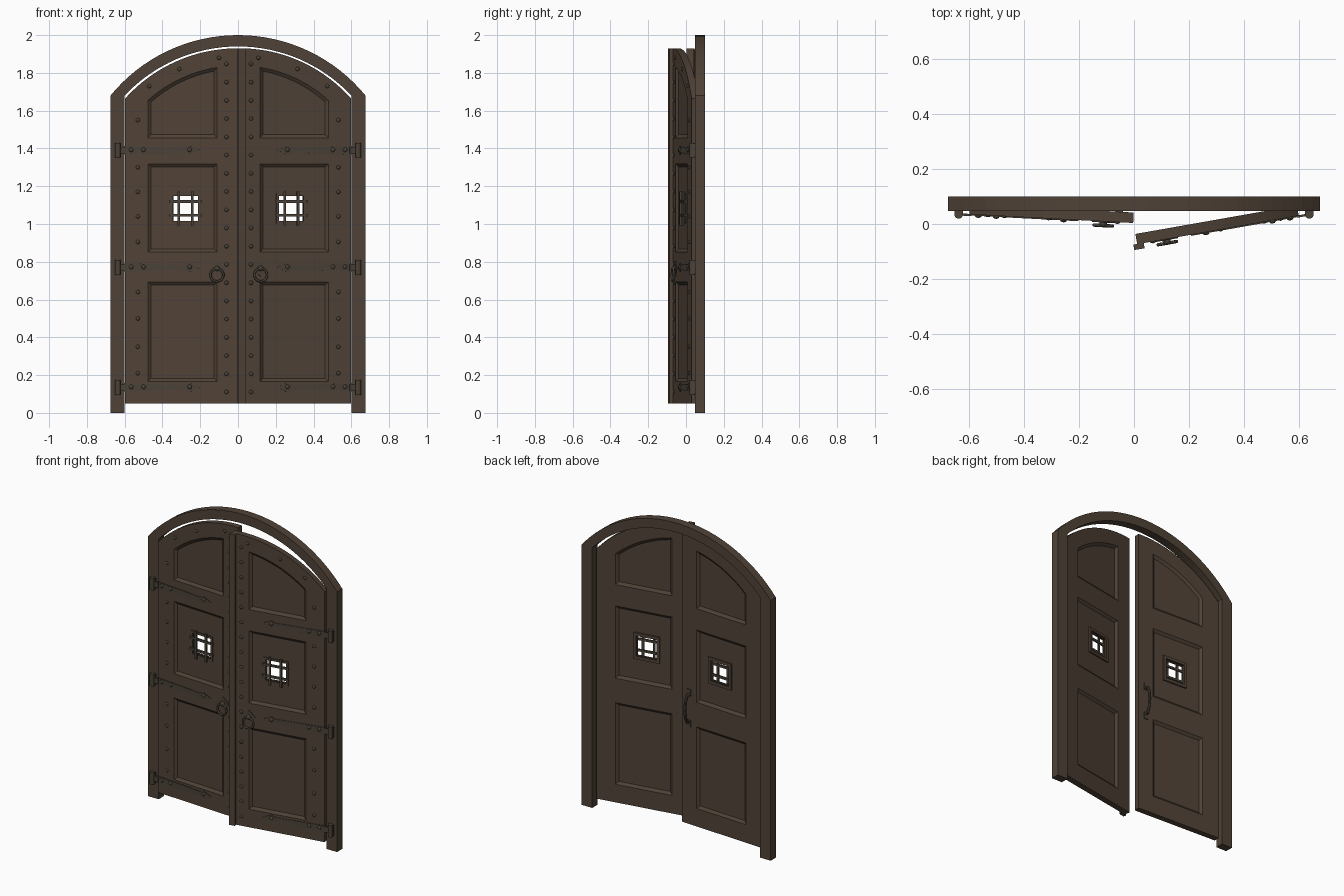
import bpy, bmesh, math
from mathutils import Matrix, Vector

if "Cube" in bpy.data.objects:
    bpy.data.objects.remove(bpy.data.objects["Cube"])


def material(name, rgb):
    m = bpy.data.materials.new(name)
    m.diffuse_color = (*rgb, 1)
    m.use_nodes = True
    m.node_tree.nodes["Principled BSDF"].inputs["Base Color"].default_value = m.diffuse_color
    return m


WOOD = material("dark_wood", (0.080, 0.055, 0.038))
IRON = material("dark_iron", (0.068, 0.054, 0.039))
F, B = 0.037, 0.075              # front and back of a closed leaf
CZ = 1.125                       # centre height of the leaf arcs
WX, WZ = 0.278, 1.083            # window centre


def add(name, bm, mat, M=Matrix(), smooth=False):
    bm.transform(M)
    bmesh.ops.recalc_face_normals(bm, faces=bm.faces)
    me = bpy.data.meshes.new(name)
    bm.to_mesh(me)
    bm.free()
    me.materials.append(mat)
    ob = bpy.data.objects.new(name, me)
    bpy.context.collection.objects.link(ob)
    if smooth:
        me.shade_smooth()
    return ob


def loft(bm, p0, y0, p1, y1):
    """Solid between two matching xz outlines."""
    a = [bm.verts.new((x, y0, z)) for x, z in p0]
    b = [bm.verts.new((x, y1, z)) for x, z in p1]
    bm.faces.new(a)
    bm.faces.new(b[::-1])
    n = len(a)
    for i in range(n):
        j = (i + 1) % n
        bm.faces.new((a[i], b[i], b[j], a[j]))


def rect(x0, x1, z0, z1):
    return [(x0, z0), (x1, z0), (x1, z1), (x0, z1)]


def arched(x0, x1, z0, r, n=14):
    top = [x1 + (x0 - x1) * i / n for i in range(n + 1)]
    return [(x0, z0), (x1, z0)] + [(x, CZ + math.sqrt(r * r - x * x)) for x in top]


def prism(name, poly, y0, y1, mat, M=Matrix()):
    bm = bmesh.new()
    loft(bm, poly, y0, poly, y1)
    return add(name, bm, mat, M)


def bar(bm, x0, x1, y0, y1, z0, z1):
    p = rect(x0, x1, z0, z1)
    loft(bm, p, y0, p, y1)


def arc(half, z0, z1, n=32):
    h = z1 - z0
    r = (half * half + h * h) / (2 * h)
    a = math.asin(half / r)
    return [(r * math.sin(-a + 2 * a * i / n), z1 - r + r * math.cos(-a + 2 * a * i / n))
            for i in range(n + 1)]


# arched door frame
bm = bmesh.new()
outer = [(-0.675, 0)] + arc(0.675, 1.68, 2.0) + [(0.675, 0)]
inner = [(-0.6, 0)] + arc(0.6, 1.68, 1.94) + [(0.6, 0)]
rings = [[bm.verts.new((x, y, z)) for x, z in p]
         for p, y in ((outer, 0.047), (inner, 0.047), (inner, 0.1), (outer, 0.1))]
for i in range(len(outer) - 1):
    for k in range(4):
        r, s = rings[k], rings[(k + 1) % 4]
        bm.faces.new((r[i], r[i + 1], s[i + 1], s[i]))
for i in (0, -1):
    bm.faces.new([r[i] for r in rings])
add("door_frame", bm, WOOD)


def panel_outlines(d):
    x0, x1 = 0.108 + d, 0.478 - d
    return [rect(x0, x1, 0.165 + d, 0.695 - d), rect(x0, x1, 0.85 + d, 1.32 - d),
            arched(x0, x1, 1.455 + d, 0.7135 - d)]


def leaf_slab(name, M):
    """Leaf with sloped recessed panels on both sides and a window hole."""
    slab = prism(name, arched(0.002, 0.597, 0.05, 0.805, 20), F, B, WOOD)
    cutters = []
    for p, q in zip(panel_outlines(0), panel_outlines(0.018)):
        for y0, y1 in ((F - 0.001, F + 0.013), (B + 0.001, B - 0.013)):
            bm = bmesh.new()
            loft(bm, p, y0, q, y1)
            cutters.append(add("cutter", bm, WOOD))
    cutters.append(prism("cutter", rect(WX - 0.072, WX + 0.072, WZ - 0.072, WZ + 0.072),
                         F - 0.05, B + 0.05, WOOD))
    for c in cutters:
        c.hide_render = True
        mod = slab.modifiers.new("cut", 'BOOLEAN')
        mod.operation, mod.object, mod.solver = 'DIFFERENCE', c, 'EXACT'
    dg = bpy.context.evaluated_depsgraph_get()
    bm = bmesh.new()
    bm.from_mesh(bpy.data.meshes.new_from_object(slab.evaluated_get(dg)))
    for o in cutters + [slab]:
        bpy.data.objects.remove(o)
    add(name, bm, WOOD, M)


def torus(bm, R, r, M, n=24, k=8):
    vs = [[bm.verts.new(M @ Vector(((R + r * math.cos(b)) * math.cos(a), r * math.sin(b),
                                    (R + r * math.cos(b)) * math.sin(a))))
           for b in [math.tau * j / k for j in range(k)]]
          for a in [math.tau * i / n for i in range(n)]]
    for i in range(n):
        for j in range(k):
            i2, j2 = (i + 1) % n, (j + 1) % k
            bm.faces.new((vs[i][j], vs[i2][j], vs[i2][j2], vs[i][j2]))


def dome(bm, x, y, z, r, flat=0.6):
    bmesh.ops.create_uvsphere(bm, u_segments=10, v_segments=6, radius=r,
                              matrix=Matrix.Translation((x, y, z)) @ Matrix.Diagonal((1, flat, 1, 1)))


HINGES = (0.135, 0.77, 1.39)


def leaf(side, s, angle):
    piv = Vector((0.638, F, 0))
    mirror = Matrix.Diagonal((s, 1, 1, 1))
    M = mirror @ Matrix.Translation(piv) @ Matrix.Rotation(math.radians(angle), 4, 'Z') \
        @ Matrix.Translation(-piv)
    leaf_slab(side + "_leaf", M)

    # iron studs along stiles and arch
    bm = bmesh.new()
    for i in range(19):
        dome(bm, 0.06, F, 0.11 + i * 0.0965, 0.011)
    for z in (0.21, 0.35, 0.50, 0.64, 0.905, 1.04, 1.17, 1.30, 1.55):
        dome(bm, 0.53, F, z, 0.011)
    for x, z in ((0.47, 1.73), (0.31, 1.82), (0.1, 1.88)):
        dome(bm, x, F, z, 0.011)
    for z in HINGES:
        for x in (0.565, 0.5, 0.255):
            dome(bm, x, F - 0.004, z + 0.003, 0.012)
    add(side + "_studs", bm, IRON, M, True)

    # strap hinges: tapered strap with spear end, arm and knuckle
    bm, kn = bmesh.new(), bmesh.new()
    for z in HINGES:
        p = [(0.6, -0.022), (0.6, 0.022), (0.32, 0.014), (0.285, 0.012), (0.255, 0.024),
             (0.2, 0), (0.255, -0.024), (0.285, -0.012), (0.32, -0.014)]
        p = [(x, z + h) for x, h in p]
        loft(bm, p, F - 0.004, p, F + 0.002)
        bar(bm, 0.59, 0.638, F - 0.006, F + 0.002, z - 0.018, z + 0.018)
        bmesh.ops.create_cone(kn, cap_ends=True, segments=14, radius1=0.015, radius2=0.015,
                              depth=0.078, matrix=Matrix.Translation((0.636, F - 0.003, z)))
        bar(kn, 0.62, 0.652, F, 0.05, z - 0.036, z + 0.036)
    add(side + "_hinge_straps", bm, IRON, M)
    add(side + "_hinge_knuckles", kn, IRON, mirror)

    # window grille, front border and back moulding
    bm = bmesh.new()
    g = F + 0.013
    for d in (-0.036, 0.036):
        bar(bm, WX + d - 0.007, WX + d + 0.007, g - 0.016, g - 0.006, WZ - 0.09, WZ + 0.09)
        bar(bm, WX - 0.085, WX + 0.085, g - 0.012, g - 0.002, WZ + d - 0.007, WZ + d + 0.007)
    add(side + "_window_grille", bm, IRON, M)
    bm = bmesh.new()
    for y0, y1, w in ((g - 0.006, g + 0.001, 0.08), (B - 0.014, B - 0.003, 0.085)):
        i = 0.066
        bar(bm, WX - w, WX - i, y0, y1, WZ - w, WZ + w)
        bar(bm, WX + i, WX + w, y0, y1, WZ - w, WZ + w)
        bar(bm, WX - i, WX + i, y0, y1, WZ + i, WZ + w)
        bar(bm, WX - i, WX + i, y0, y1, WZ - w, WZ - i)
    add(side + "_window_border", bm, WOOD, M)

    # ring pull on a diamond plate
    c = (0.11, 0.765)
    dia = [(c[0] + 0.042, c[1]), (c[0], c[1] + 0.042), (c[0] - 0.042, c[1]), (c[0], c[1] - 0.042)]
    prism(side + "_pull_plate", dia, F - 0.004, F + 0.001, IRON, M)
    bm = bmesh.new()
    torus(bm, 0.034, 0.006, Matrix.Translation((c[0], F - 0.015, 0.73)))
    dome(bm, c[0], F - 0.008, c[1], 0.014, 1.0)
    add(side + "_ring_pull", bm, IRON, M, True)
    return M


left_m = leaf("left", -1, 3.0)
right_m = leaf("right", 1, 10.0)

# meeting strip on the right leaf
prism("meeting_strip", rect(-0.012, 0.026, 0.05, 1.93), F - 0.019, F + 0.001, WOOD, right_m)

# bow handle on the back of the left leaf
bm = bmesh.new()
path = [(B, 0.71), (B + 0.02, 0.715), (B + 0.036, 0.75), (B + 0.04, 0.8),
        (B + 0.036, 0.85), (B + 0.02, 0.885), (B, 0.89)]
rows = []
for i, (y, z) in enumerate(path):
    (ya, za), (yb, zb) = path[max(i - 1, 0)], path[min(i + 1, len(path) - 1)]
    n = Vector((0, zb - za, ya - yb)).normalized()
    rows.append([bm.verts.new(Vector((0.055, y, z)) + 0.009 * (
        Vector((1, 0, 0)) * math.cos(a) + n * math.sin(a)))
        for a in [math.tau * k / 8 for k in range(8)]])
for r, s in zip(rows, rows[1:]):
    for k in range(8):
        bm.faces.new((r[k], r[(k + 1) % 8], s[(k + 1) % 8], s[k]))
bm.faces.new(rows[0])
bm.faces.new(rows[-1])
for z in (0.70, 0.90):
    bar(bm, 0.042, 0.068, B - 0.001, B + 0.005, z - 0.022, z + 0.022)
add("back_handle", bm, IRON, left_m)
